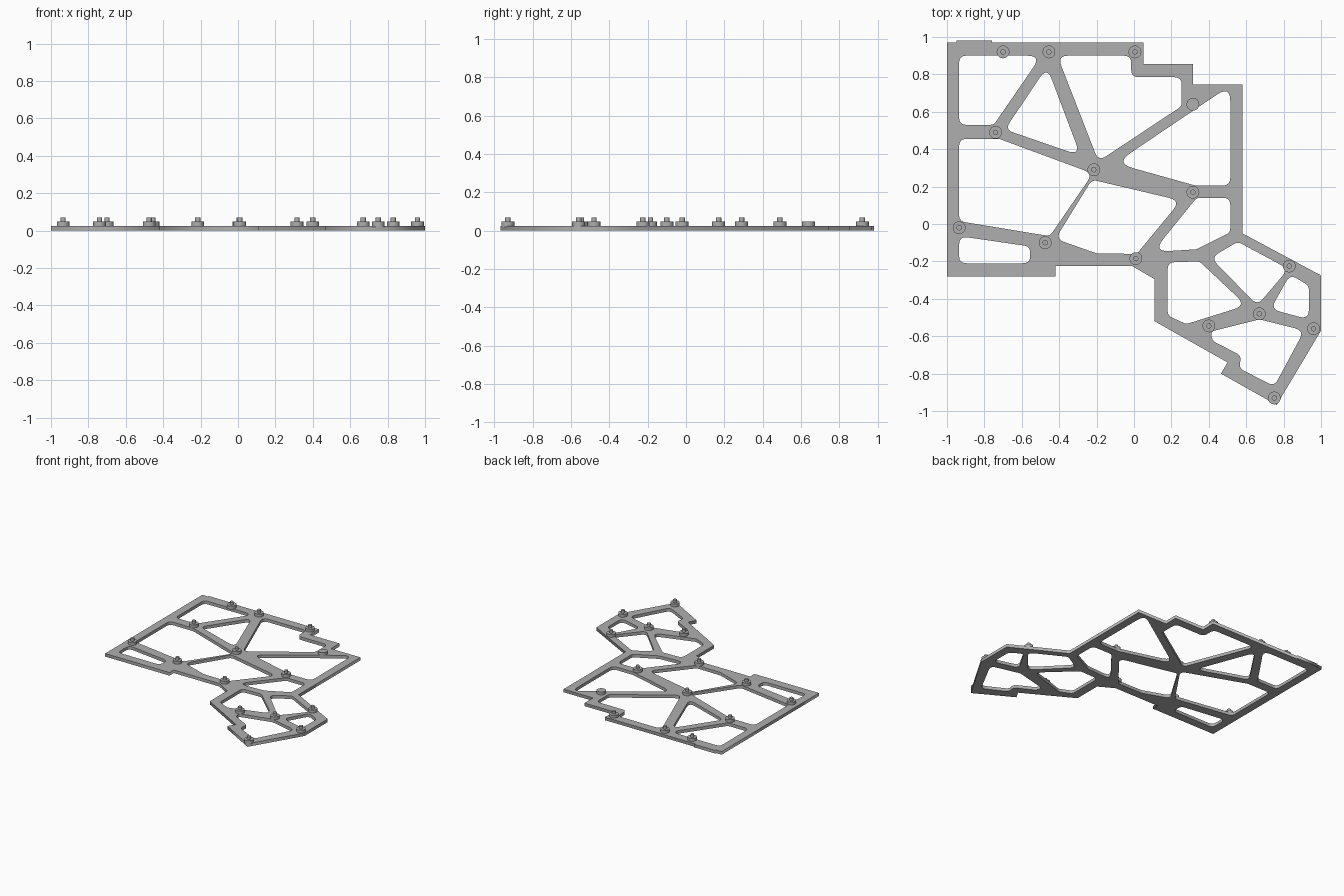
import bpy, bmesh, math
from mathutils import Vector

PLATE_TOP = 0.025
BOSS_TOP = 0.048
PIN_TOP = 0.07

cube = bpy.data.objects.get("Cube")
if cube:
    bpy.data.objects.remove(cube, do_unlink=True)

grey = bpy.data.materials.new("plain grey")
grey.use_nodes = True
grey_value = (0.43, 0.43, 0.43, 1)
grey.diffuse_color = grey_value
grey.node_tree.nodes["Principled BSDF"].inputs["Base Color"].default_value = grey_value


def rounded(corners, radius, steps=6):
    """Replace every corner of a closed polygon with a small arc."""
    pts = [Vector(c) for c in corners]
    result = []
    for i, corner in enumerate(pts):
        to_prev = pts[i - 1] - corner
        to_next = pts[(i + 1) % len(pts)] - corner
        half = to_prev.angle(to_next) / 2
        reach = min(radius / math.tan(half), 0.45 * to_prev.length, 0.45 * to_next.length)
        start = corner + to_prev.normalized() * reach
        end = corner + to_next.normalized() * reach
        for s in range(steps + 1):
            t = s / steps
            result.append(start * (1 - t) ** 2 + corner * 2 * t * (1 - t) + end * t ** 2)
    return result


def add_loop(curve, points):
    spline = curve.splines.new("POLY")
    spline.points.add(len(points) - 1)
    for slot, p in zip(spline.points, points):
        slot.co = (p[0], p[1], 0, 1)
    spline.use_cyclic_u = True


# Stepped outer edge of the frame
outline = [(-1, .97), (-.95, .97), (-.95, .98), (-.76, .98), (-.76, .97),
           (.05, .97), (.05, .855), (.315, .855), (.315, .745), (.58, .745),
           (.58, -.05), (1, -.275), (1, -.57), (.763, -.968), (.465, -.8),
           (.5, -.74), (.11, -.52), (.11, -.295), (-.01, -.225),
           (-.42, -.225), (-.42, -.28), (-1, -.28)]

# Openings that leave the ribs standing, each with its corner radius
back_left = [(-.935, .9), (-.495, .9), (-.75, .53), (-.935, .53)]
middle_left = [(-.935, .455), (-.72, .455), (-.22, .27), (-.45, -.065), (-.935, .015)]
front_left = [(-.935, -.065), (-.555, -.12), (-.555, -.21), (-.935, -.21)]
back_wedge = [(-.465, .84), (-.69, .505), (-.285, .365)]
back_middle = [(-.41, .9), (-.015, .9), (-.015, .785), (.255, .785), (.255, .63), (-.19, .335)]
right_wedge = [(.515, .74), (-.1, .325), (.33, .205), (.515, .205)]
centre = [(-.225, .237), (.25, .125), (.015, -.16), (-.2, -.157), (-.42, -.08)]
right_middle = [(.335, .14), (.515, .14), (.515, -.045), (.335, -.135), (.1, -.15)]
lower_left = [(.18, -.205), (.35, -.2), (.6, -.435), (.28, -.535), (.18, -.49)]
lower_back = [(.555, -.095), (.41, -.18), (.66, -.435), (.825, -.24)]
lower_right = [(.835, -.27), (.935, -.33), (.935, -.51), (.73, -.455)]
lower_front = [(.41, -.575), (.67, -.51), (.91, -.57), (.75, -.868),
               (.56, -.77), (.575, -.705), (.42, -.625)]

wide = [back_left, middle_left, front_left, back_middle, centre,
        right_middle, lower_left, lower_back, lower_right, lower_front]
narrow = [back_wedge]

curve = bpy.data.curves.new("frame_profile", "CURVE")
curve.dimensions = "2D"
curve.fill_mode = "BOTH"
curve.extrude = PLATE_TOP / 2
add_loop(curve, outline)
for opening in wide:
    add_loop(curve, rounded(opening, 0.04))
for opening in narrow:
    add_loop(curve, rounded(opening, 0.035))
add_loop(curve, rounded(right_wedge, 0.045))

# Turn the filled profile into a welded solid plate
profile = bpy.data.objects.new("frame_profile", curve)
bpy.context.collection.objects.link(profile)
graph = bpy.context.evaluated_depsgraph_get()
mesh = bpy.data.meshes.new_from_object(profile.evaluated_get(graph))
bpy.data.objects.remove(profile, do_unlink=True)
bm = bmesh.new()
bm.from_mesh(mesh)
bmesh.ops.remove_doubles(bm, verts=bm.verts, dist=0.0001)
bmesh.ops.translate(bm, verts=bm.verts, vec=(0, 0, PLATE_TOP / 2))
bmesh.ops.recalc_face_normals(bm, faces=bm.faces)
bm.to_mesh(mesh)
bm.free()
mesh.materials.clear()
mesh.materials.append(grey)
frame = bpy.data.objects.new("frame_plate", mesh)
bpy.context.collection.objects.link(frame)


def add_disc(name, x, y, radius, bottom, top):
    bpy.ops.mesh.primitive_cylinder_add(vertices=32, radius=radius, depth=top - bottom,
                                        location=(x, y, (top + bottom) / 2))
    disc = bpy.context.object
    disc.name = name
    disc.data.materials.append(grey)
    bpy.ops.object.shade_smooth_by_angle(angle=math.radians(30))


# Round bosses, all but one carrying a locating pin
pinned = [(-.7, .92), (-.455, .92), (.005, .92), (-.74, .49), (-.215, .29),
          (.315, .17), (-.935, -.02), (-.475, -.1), (.01, -.185), (.83, -.225),
          (.67, -.48), (.4, -.545), (.96, -.56), (.75, -.93)]
plain = (.315, .64)
for x, y in pinned:
    add_disc("boss", x, y, 0.034, PLATE_TOP - 0.005, BOSS_TOP)
    add_disc("pin", x, y, 0.014, BOSS_TOP - 0.005, PIN_TOP)
add_disc("plain_boss", *plain, 0.034, PLATE_TOP - 0.005, BOSS_TOP)
